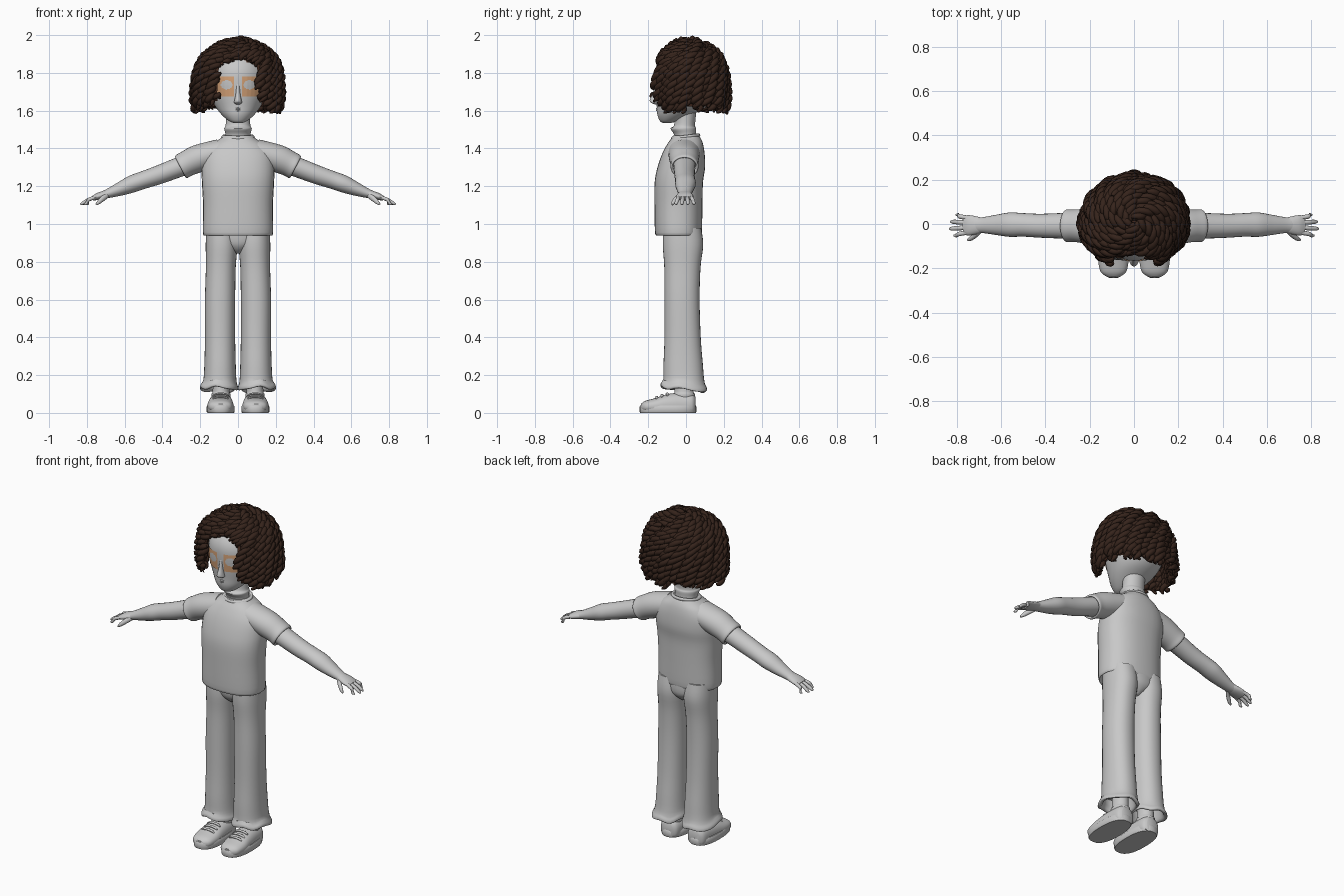
import bpy, bmesh, random
from math import sin, cos, pi, exp, radians
from mathutils import Vector
from mathutils.bvhtree import BVHTree

random.seed(4)
if "Cube" in bpy.data.objects:
    bpy.data.objects.remove(bpy.data.objects["Cube"])


def material(name, rgb):
    m = bpy.data.materials.new(name)
    m.use_nodes = True
    m.diffuse_color = (*rgb, 1)
    bsdf = m.node_tree.nodes["Principled BSDF"]
    bsdf.inputs["Base Color"].default_value = (*rgb, 1)
    bsdf.inputs["Roughness"].default_value = 0.7
    return m


GREY = material("plain grey", (0.58, 0.58, 0.58))
ORANGE = material("soft orange", (0.68, 0.37, 0.19))
BROWN = material("dark brown", (0.036, 0.017, 0.011))
SCALP = material("warm brown", (0.055, 0.022, 0.013))
X, Y, Z = Vector((1, 0, 0)), Vector((0, 1, 0)), Vector((0, 0, 1))


def smooth_path(pts, steps):
    """Catmull-Rom interpolation of equal-length tuples."""
    out = []
    for i in range(len(pts) - 1):
        p0, p1, p2 = pts[max(i - 1, 0)], pts[i], pts[i + 1]
        p3 = pts[min(i + 2, len(pts) - 1)]
        for k in range(steps):
            t = k / steps
            out.append(tuple(
                0.5 * (2 * b + (c - a) * t + (2 * a - 5 * b + 4 * c - d) * t * t
                       + (3 * b - a - 3 * c + d) * t ** 3)
                for a, b, c, d in zip(p0, p1, p2, p3)))
    return out + [tuple(pts[-1])]


def finish(name, bm, mats, mirror=False, angle=45):
    me = bpy.data.meshes.new(name)
    bm.to_mesh(me)
    bm.free()
    for m in mats:
        me.materials.append(m)
    for p in me.polygons:
        p.use_smooth = True
    me.set_sharp_from_angle(angle=radians(angle))
    ob = bpy.data.objects.new(name, me)
    bpy.context.collection.objects.link(ob)
    if mirror:
        ob.modifiers.new("Mirror", "MIRROR").use_mirror_merge = False
    return ob


def loft(name, rings, mat=GREY, u=X, v=Y, n=32, power=2.0, steps=4,
         mirror=False, adjust=None):
    """Skin superelliptic rings (x, y, z, radius along u, radius along v)."""
    bm = bmesh.new()
    loops = []
    for x, y, z, a, b in smooth_path(rings, steps):
        loop = []
        for i in range(n):
            c, s = cos(2 * pi * i / n), sin(2 * pi * i / n)
            c = abs(c) ** (2 / power) * (1 if c > 0 else -1)
            s = abs(s) ** (2 / power) * (1 if s > 0 else -1)
            co = Vector((x, y, z)) + u * (a * c) + v * (b * s)
            if adjust:
                adjust(co)
            loop.append(bm.verts.new(co))
        loops.append(loop)
    for p, q in zip(loops, loops[1:]):
        for i in range(n):
            j = (i + 1) % n
            bm.faces.new((p[i], p[j], q[j], q[i]))
    bm.faces.new(loops[0])
    bm.faces.new(loops[-1])
    bmesh.ops.recalc_face_normals(bm, faces=bm.faces)
    return finish(name, bm, [mat], mirror)


def upright(rows):
    """Rings on the centre line, given as (y, z, rx, ry)."""
    return [(0, *r) for r in rows]


# Shirt: body, collar rib and short sleeves
loft("shirt", upright([
    (-.04, .99, .165, .105), (-.04, .948, .174, .114), (-.04, .955, .186, .124),
    (-.04, 1.1, .185, .127), (-.038, 1.22, .191, .128), (-.025, 1.3, .193, .126),
    (-.014, 1.37, .183, .113), (-.005, 1.42, .145, .096), (0, 1.45, .098, .08),
    (0, 1.468, .076, .068)]), power=2.35)
bpy.ops.mesh.primitive_torus_add(major_radius=.078, minor_radius=.009,
                                 location=(0, -.002, 1.462), rotation=(.12, 0, 0))
collar = bpy.context.object
collar.name = "shirt_collar"
collar.scale.y = .9
collar.data.materials.append(GREY)
for p in collar.data.polygons:
    p.use_smooth = True
slant = Vector((.46, 0, .89))
loft("sleeve", [
    (.08, -.01, 1.385, .085, .07), (.2, -.01, 1.35, .08, .074),
    (.27, -.008, 1.32, .073, .068), (.3, -.008, 1.303, .074, .067),
    (.304, -.008, 1.301, .064, .056), (.28, -.008, 1.313, .056, .05)],
    u=Y, v=slant, mirror=True)

# Arms, palms, fingers and thumbs
loft("arm", [
    (.2, -.008, 1.345, .06, .058), (.31, -.008, 1.302, .058, .053),
    (.42, -.008, 1.26, .054, .05), (.5, -.004, 1.233, .053, .047),
    (.56, -.003, 1.212, .055, .046), (.62, -.004, 1.187, .046, .037),
    (.68, -.005, 1.164, .036, .026), (.71, -.005, 1.155, .034, .021)],
    u=Y, v=Vector((.38, 0, .92)), n=24, mirror=True)
loft("palm", [
    (.675, -.005, 1.165, .03, .02), (.71, -.006, 1.155, .04, .021),
    (.745, -.006, 1.145, .046, .018), (.77, -.006, 1.135, .042, .012)],
    u=Y, v=Vector((.3, 0, .95)), n=20, mirror=True)
for i, reach in enumerate((.815, .835, .83, .805)):
    y0, y1 = -.038 + .022 * i, -.052 + .031 * i
    loft(f"finger_{i + 1}", [
        (.75, y0, 1.143, .01, .01), (.79, (y0 + y1) / 2, 1.129, .0105, .01),
        (reach - .012, y1, 1.11, .009, .009), (reach, y1, 1.103, .003, .003)],
        u=Y, v=Vector((.4, 0, .9)), n=10, mirror=True)
loft("thumb", [
    (.69, -.025, 1.155, .014, .015), (.715, -.05, 1.135, .013, .014),
    (.738, -.066, 1.115, .011, .011), (.752, -.072, 1.102, .004, .004)],
    u=Y, v=Vector((.5, 0, .85)), n=12, mirror=True)


# Trousers with flared, wavy hems
def ruffle(co):
    if co.z < .165:
        co.z += .007 * sin(45 * co.x + 30 * co.y) - .1 * co.y


loft("trouser_leg", [
    (.088, -.02, .98, .08, .1), (.087, -.016, .89, .084, .107),
    (.091, -.019, .77, .079, .096), (.095, -.021, .6, .08, .093),
    (.095, -.018, .4, .08, .096), (.095, -.015, .26, .083, .104),
    (.096, -.012, .17, .088, .109), (.1, -.012, .137, .1, .122),
    (.1, -.012, .122, .098, .12), (.098, -.012, .13, .082, .1),
    (.098, -.012, .2, .07, .085)], power=2.2, mirror=True, adjust=ruffle)
loft("trouser_hips", upright([
    (-.015, .845, .02, .05), (-.015, .87, .07, .08), (-.015, .91, .14, .098),
    (-.02, 1, .168, .1)]))

# Shoes, soles, laces and ankles
loft("shoe_sole", [
    (.092, -.095, 0, .07, .147), (.092, -.095, .006, .074, .15),
    (.092, -.095, .034, .074, .15), (.092, -.095, .04, .07, .146)],
    power=2.5, steps=1, mirror=True)


def above_ground(co):
    co.z = max(co.z, .006)


loft("shoe_upper", [
    (.093, -.238, .03, .03, .018), (.093, -.215, .033, .058, .031),
    (.093, -.16, .035, .069, .044), (.092, -.1, .037, .067, .062),
    (.091, -.03, .04, .062, .066), (.09, .03, .04, .056, .062),
    (.09, .05, .04, .035, .045)],
    u=X, v=Z, power=2.3, mirror=True, adjust=above_ground)
for i in range(3):
    y, z = -.155 + .028 * i, .081 + .009 * i
    loft(f"shoe_lace_{i + 1}", [
        (.05, y, z - .008, .004, .004), (.065, y, z, .008, .006),
        (.092, y, z + .003, .008, .006), (.119, y, z, .008, .006),
        (.134, y, z - .008, .004, .004)], u=Y, v=Z, n=10, mirror=True)
loft("ankle", [
    (.09, -.01, .06, .046, .056), (.09, -.01, .1, .05, .058),
    (.09, -.01, .115, .044, .05), (.09, -.01, .25, .042, .048)], mirror=True)

# Neck with a raised rim, head and face
loft("neck", upright([
    (0, 1.42, .075, .066), (-.004, 1.47, .066, .058), (-.014, 1.505, .073, .068),
    (-.008, 1.52, .066, .056), (-.004, 1.56, .064, .055), (0, 1.64, .066, .06)]))
head = loft("head", upright([
    (-.105, 1.534, .018, .016), (-.09, 1.545, .048, .048), (-.058, 1.58, .088, .094),
    (-.02, 1.625, .122, .135), (-.001, 1.68, .148, .159), (0, 1.75, .158, .166),
    (0, 1.81, .154, .163), (0, 1.86, .132, .14), (0, 1.91, .085, .09),
    (0, 1.928, .01, .01)]), n=40)
loft("nose", upright([
    (-.155, 1.632, .006, .006), (-.162, 1.641, .021, .022), (-.162, 1.655, .019, .03),
    (-.16, 1.69, .012, .018), (-.158, 1.74, .008, .008)]), n=16)
for name, z, w in (("upper_lip", 1.611, .027), ("lower_lip", 1.602, .023)):
    loft(name, [(-w, -.14, z, .002, .002), (-w / 2, -.147, z, .007, .005),
                (0, -.15, z, .009, .006), (w / 2, -.147, z, .007, .005),
                (w, -.14, z, .002, .002)], u=Y, v=Z, n=10)

# Eye patches: thin plates hugging the face, with pale eye shapes
tree = BVHTree.FromPolygons([v.co for v in head.data.vertices],
                            [p.vertices for p in head.data.polygons])
bm = bmesh.new()
NX, NZ = 24, 24
grid = []
for i in range(NX + 1):
    for j in range(NZ + 1):
        x, z = .021 + .089 * i / NX, 1.675 + .105 * j / NZ
        hit = tree.ray_cast(Vector((x, -1, z)), Y)[0]
        grid.append(bm.verts.new((x, hit.y - .004, z)))
for i in range(NX):
    for j in range(NZ):
        k = i * (NZ + 1) + j
        f = bm.faces.new((grid[k], grid[k + NZ + 1], grid[k + NZ + 2], grid[k + 1]))
        c = f.calc_center_median()
        f.material_index = int(((c.x - .06) / .03) ** 2 + ((c.z - 1.737) / .025) ** 2 < 1)
finish("eye_patch", bm, [ORANGE, GREY], mirror=True)

# Hair volume shared by the scalp cap and the twisted locks
PROFILE = smooth_path([
    (.015, 1.97), (.08, 1.957), (.14, 1.927), (.19, 1.877), (.218, 1.81),
    (.228, 1.73), (.23, 1.66), (.215, 1.588)], 8)


def hair_point(theta, t, scale=1.0):
    k = min(max(t, 0), .9999) * (len(PROFILE) - 1)
    a, b = PROFILE[int(k)], PROFILE[int(k) + 1]
    r, z = (a[m] + (b[m] - a[m]) * (k % 1) for m in (0, 1))
    if sin(theta) < 0:
        r *= 1 + .22 * sin(theta) * exp(-(r * cos(theta) / .06) ** 2)
    return Vector((r * cos(theta) * scale, .01 + .9 * r * sin(theta) * scale,
                   1.7 + (z - 1.7) * scale))


def in_face_opening(p):
    half = .108 + max(0, 1.67 - p.z) * .5
    return p.y < 0 and p.z < 1.865 - 2.5 * p.x ** 2 and abs(p.x) < half


# Scalp cap, cut open around the face
bm = bmesh.new()
N, ROWS = 72, 36
rows = [[bm.verts.new(hair_point(2 * pi * i / N, .93 * j / ROWS, .96))
         for i in range(N)] for j in range(ROWS + 1)]
bm.faces.new(rows[0])
for p, q in zip(rows, rows[1:]):
    for i in range(N):
        j = (i + 1) % N
        if not in_face_opening((p[i].co + q[j].co) / 2):
            bm.faces.new((p[i], q[i], q[j], p[j]))
bmesh.ops.recalc_face_normals(bm, faces=bm.faces)
finish("scalp_cap", bm, [SCALP])

# Twisted locks: two strands wound round each path, swirling from the crown
curve = bpy.data.curves.new("hair_locks", "CURVE")
curve.dimensions = "3D"
curve.bevel_depth = .0165
curve.bevel_resolution = 1
curve.use_fill_caps = True


def add_strand(points):
    if len(points) < 4:
        return
    spline = curve.splines.new("POLY")
    spline.points.add(len(points) - 1)
    for i, (pt, co) in enumerate(zip(spline.points, points)):
        pt.co = (*co, 1)
        pt.radius = min(1, .35 + .2 * (len(points) - 1 - i), .5 + .2 * i)


LOCKS, STEPS = 38, 60
for i in range(LOCKS):
    start = 0 if i % 4 == 0 else .17 if i % 2 == 0 else .32
    end = random.uniform(.91, 1)
    base = 2 * pi * (i + random.uniform(-.2, .2)) / LOCKS
    phase, size = random.uniform(0, 2 * pi), random.uniform(.94, 1.02)
    for strand in range(2):
        run = []
        for j in range(STEPS):
            t = start + (end - start) * j / (STEPS - 1)
            theta = base + 1.5 * (1 - t) ** 2 + .05 * sin(9 * t + phase)
            p = hair_point(theta, t, size)
            if in_face_opening(p):
                add_strand(run)
                run = []
                continue
            along = (hair_point(theta, t + .01) - hair_point(theta, t - .01)).normalized()
            out = (p - Vector((0, .01, 1.7))).normalized()
            side = along.cross(out).normalized()
            turn = phase + strand * pi + 42 * t
            run.append(p + .0125 * cos(turn) * out + .017 * sin(turn) * side)
        add_strand(run)
locks = bpy.data.objects.new("hair_locks", curve)
bpy.context.collection.objects.link(locks)
curve.materials.append(BROWN)
